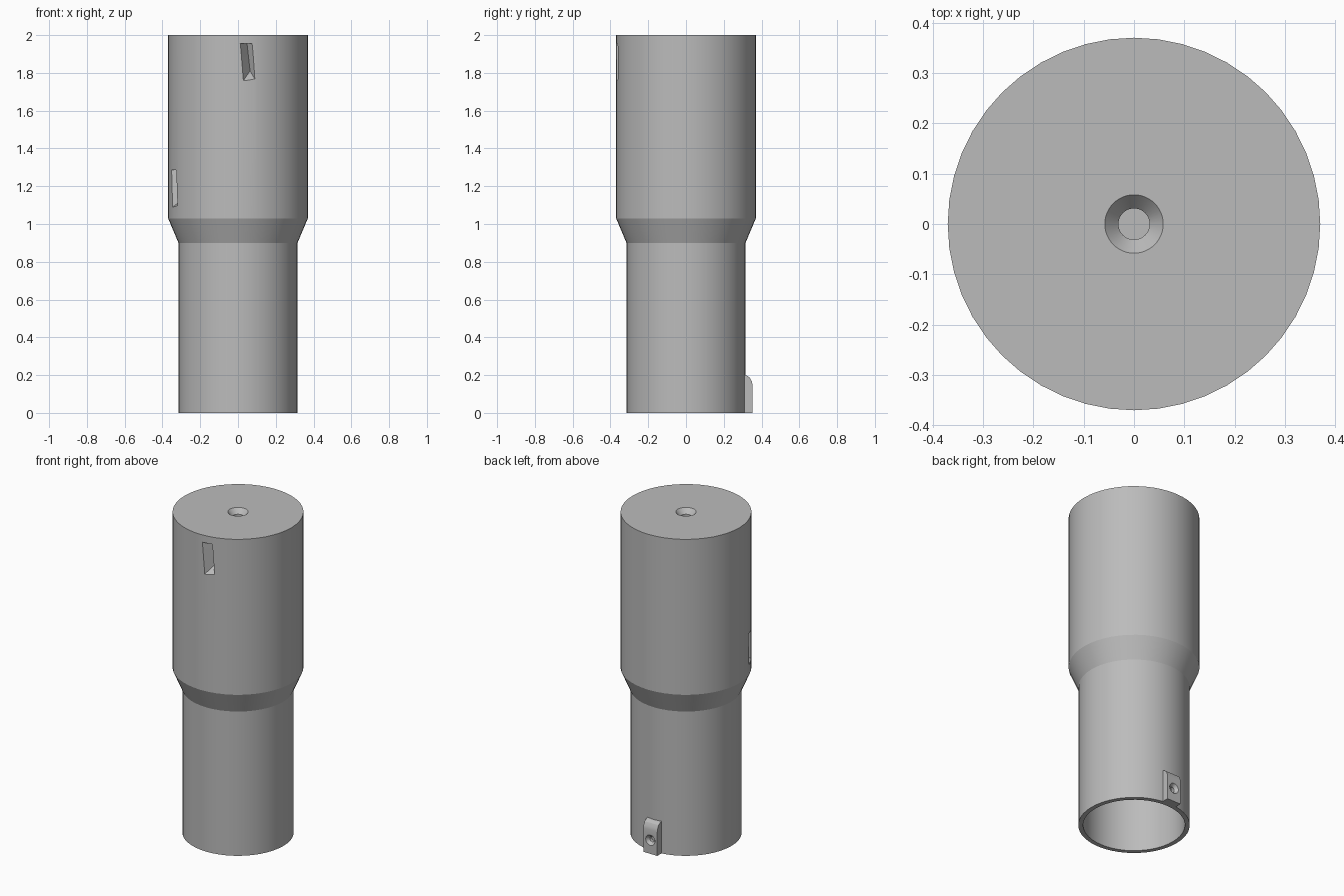
import bpy, bmesh, math
from mathutils import Matrix

cube = bpy.data.objects.get("Cube")
if cube:
    bpy.data.objects.remove(cube, do_unlink=True)

steel = bpy.data.materials.new("steel_grey")
steel.use_nodes = True
GREY = (0.5, 0.5, 0.5, 1)
steel.diffuse_color = GREY
steel.node_tree.nodes["Principled BSDF"].inputs["Base Color"].default_value = GREY


def finish(name, bm):
    bmesh.ops.recalc_face_normals(bm, faces=bm.faces)
    mesh = bpy.data.meshes.new(name)
    bm.to_mesh(mesh)
    bm.free()
    mesh.materials.append(steel)
    obj = bpy.data.objects.new(name, mesh)
    bpy.context.collection.objects.link(obj)
    return obj


def lathe(name, profile, steps):
    """Spin a closed (radius, height) profile around z."""
    bm = bmesh.new()
    verts = [bm.verts.new((r, 0, z)) for r, z in profile]
    edges = [bm.edges.new(pair) for pair in zip(verts, verts[1:])]
    bmesh.ops.spin(bm, geom=verts + edges, axis=(0, 0, 1), cent=(0, 0, 0),
                   angle=math.tau, steps=steps)
    bmesh.ops.remove_doubles(bm, verts=bm.verts, dist=1e-5)
    return finish(name, bm)


def activate(obj):
    bpy.ops.object.select_all(action='DESELECT')
    obj.select_set(True)
    bpy.context.view_layer.objects.active = obj


def cut(obj, cutter):
    cutter.hide_render = True
    mod = obj.modifiers.new("cut", 'BOOLEAN')
    mod.operation = 'DIFFERENCE'
    mod.solver = 'EXACT'
    mod.object = cutter
    activate(obj)
    bpy.ops.object.modifier_apply(modifier=mod.name)
    bpy.data.objects.remove(cutter, do_unlink=True)


def notch_cutter(turn, top):
    """V-shaped pocket with a sloping floor, leaning slightly sideways."""
    bm = bmesh.new()
    section = [(0.01, -0.385, 0.21), (0.056, -0.31, 0.145), (0.095, -0.385, 0.21)]
    upper = [bm.verts.new((x - 0.008, y, top)) for x, y, d in section]
    lower = [bm.verts.new((x + 0.008, y, top - d)) for x, y, d in section]
    bm.faces.new(upper)
    bm.faces.new(lower)
    for i in range(3):
        j = (i + 1) % 3
        bm.faces.new((upper[i], upper[j], lower[j], lower[i]))
    bmesh.ops.triangulate(bm, faces=bm.faces)
    bm.transform(Matrix.Rotation(math.radians(turn), 4, 'Z'))
    return finish("notch_cutter", bm)


# Stepped hollow body with a countersunk recess in its closed top
body = lathe("stepped_body", [
    (0, 1.93), (0.031, 1.93), (0.031, 1.97), (0.058, 2), (0.37, 2),
    (0.37, 1.03), (0.315, 0.9), (0.315, 0), (0.288, 0), (0.288, 1.85),
    (0, 1.85)], 48)

# Two side pockets
cut(body, notch_cutter(0, 1.955))
cut(body, notch_cutter(-74, 1.285))

# Rounded lug on the lower back edge
bm = bmesh.new()
outline = [(0.296, 0), (0.352, 0), (0.352, 0.15), (0.348, 0.168),
           (0.338, 0.186), (0.322, 0.198), (0.296, 0.204)]
face = bm.faces.new([bm.verts.new((-0.048, y, z)) for y, z in outline])
side = bmesh.ops.extrude_face_region(bm, geom=[face])["geom"]
bmesh.ops.translate(bm, vec=(0.096, 0, 0),
                    verts=[v for v in side if isinstance(v, bmesh.types.BMVert)])
lug = finish("back_lug", bm)

# Countersunk screw hole in the lug
hole = lathe("hole_cutter", [(0, 0.305), (0.017, 0.305), (0.017, 0.333),
                             (0.032, 0.352), (0.032, 0.4), (0, 0.4)], 24)
hole.data.transform(Matrix.Translation((0, 0, 0.085)) @ Matrix.Rotation(-math.pi / 2, 4, 'X'))
cut(lug, hole)

for obj in (body, lug):
    activate(obj)
    bpy.ops.object.shade_smooth_by_angle(angle=math.radians(20))
